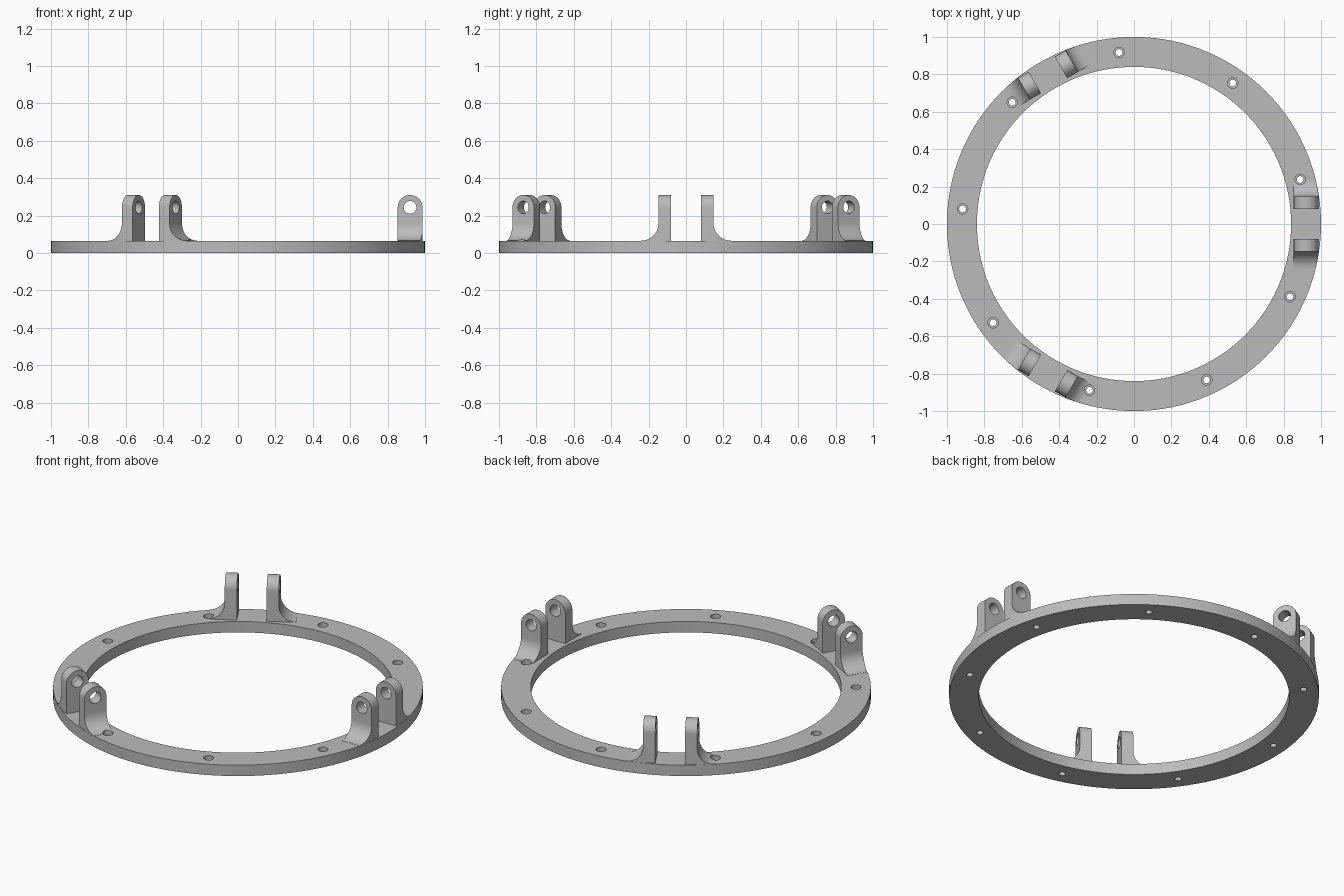
import bpy, bmesh, math
from mathutils import Matrix

if "Cube" in bpy.data.objects:
    bpy.data.objects.remove(bpy.data.objects["Cube"])

grey = bpy.data.materials.new("plain grey")
grey.use_nodes = True
colour = (0.5, 0.5, 0.5, 1)
grey.diffuse_color = colour
grey.node_tree.nodes["Principled BSDF"].inputs["Base Color"].default_value = colour

RING_H, MID_R = 0.065, 0.92
LUG_R, LUG_TOP = 0.066, 0.31
LUG_IN, LUG_OUT, FLARE = 0.081, 0.147, 0.093


def finish(bm, name):
    bmesh.ops.recalc_face_normals(bm, faces=bm.faces)
    mesh = bpy.data.meshes.new(name)
    bm.to_mesh(mesh)
    bm.free()
    mesh.materials.append(grey)
    obj = bpy.data.objects.new(name, mesh)
    bpy.context.collection.objects.link(obj)
    return obj


def prism(name, points, offset):
    """Extrude a closed outline of 3D points along an offset."""
    bm = bmesh.new()
    face = bm.faces.new([bm.verts.new(p) for p in points])
    top = bmesh.ops.extrude_face_region(bm, geom=[face])["geom"]
    bmesh.ops.translate(bm, vec=offset, verts=[v for v in top if isinstance(v, bmesh.types.BMVert)])
    return finish(bm, name)


def disc(name, radius, z0, z1, sides, x=0, y=0):
    points = [(x + radius * math.cos(2 * math.pi * i / sides),
               y + radius * math.sin(2 * math.pi * i / sides), z0) for i in range(sides)]
    return prism(name, points, (0, 0, z1 - z0))


def cut(obj, cutter, operation="DIFFERENCE", keep=False):
    mod = obj.modifiers.new("cut", "BOOLEAN")
    mod.operation, mod.object, mod.solver = operation, cutter, "EXACT"
    bpy.context.view_layer.objects.active = obj
    bpy.ops.object.modifier_apply(modifier=mod.name)
    if not keep:
        bpy.data.objects.remove(cutter)


def smooth(obj):
    bpy.ops.object.select_all(action="DESELECT")
    obj.select_set(True)
    bpy.context.view_layer.objects.active = obj
    bpy.ops.object.shade_smooth_by_angle(angle=math.radians(30))


def screw_hole(obj, degrees):
    """Counterbored hole on the middle radius of the ring."""
    a = math.radians(degrees)
    x, y = MID_R * math.cos(a), MID_R * math.sin(a)
    cut(obj, disc("hole_cutter", 0.018, -0.1, 0.2, 24, x, y))
    cut(obj, disc("counterbore_cutter", 0.028, RING_H / 2, 0.12, 24, x, y))


# Flat ring with nine screw holes
ring = disc("ring", 1, 0, RING_H, 160)
cut(ring, disc("bore_cutter", 0.84, -0.1, 0.2, 160))
for i in range(9):
    screw_hole(ring, 15 + 40 * i)
smooth(ring)


def make_lug(name, side):
    # Upright with a concave flare on its outer side
    base = RING_H - 0.01
    outline = [(LUG_IN, base), (LUG_IN, LUG_TOP + 0.02), (LUG_OUT, LUG_TOP + 0.02)]
    for i in range(13):
        a = math.pi + i * math.pi / 24
        outline.append((LUG_OUT + FLARE * (1 + math.cos(a)),
                        RING_H + 0.001 + FLARE * (1 + math.sin(a))))
    outline.append((LUG_OUT + FLARE, base))
    lug = prism(name, [(0.8, side * y, z) for y, z in outline], (0.3, 0, 0))
    # Rounded top
    centre = LUG_TOP - LUG_R
    arch = [(MID_R - LUG_R, 0), (MID_R + LUG_R, 0)]
    arch += [(MID_R + LUG_R * math.cos(i * math.pi / 24),
              centre + LUG_R * math.sin(i * math.pi / 24)) for i in range(25)]
    cut(lug, prism("arch_cutter", [(x, -0.5, z) for x, z in arch], (0, 1, 0)), "INTERSECT")
    # Pin hole
    circle = [(MID_R + 0.034 * math.cos(i * math.pi / 16), -0.5,
               centre + 0.034 * math.sin(i * math.pi / 16)) for i in range(32)]
    cut(lug, prism("pin_cutter", circle, (0, 1, 0)))
    # Trim the flare to the rim of the ring
    cut(lug, disc("rim_cutter", 0.9992, -0.1, 0.5, 160), "INTERSECT")
    if side > 0:
        screw_hole(lug, 15)
    smooth(lug)
    return lug


# Three pairs of lugs around the ring
for label, side in (("left", 1), ("right", -1)):
    lug = make_lug("lug_1_" + label, side)
    for n in (1, 2):
        copy = lug.copy()
        copy.data = lug.data.copy()
        copy.name = f"lug_{n + 1}_{label}"
        copy.data.transform(Matrix.Rotation(n * 2 * math.pi / 3, 4, "Z"))
        bpy.context.collection.objects.link(copy)
